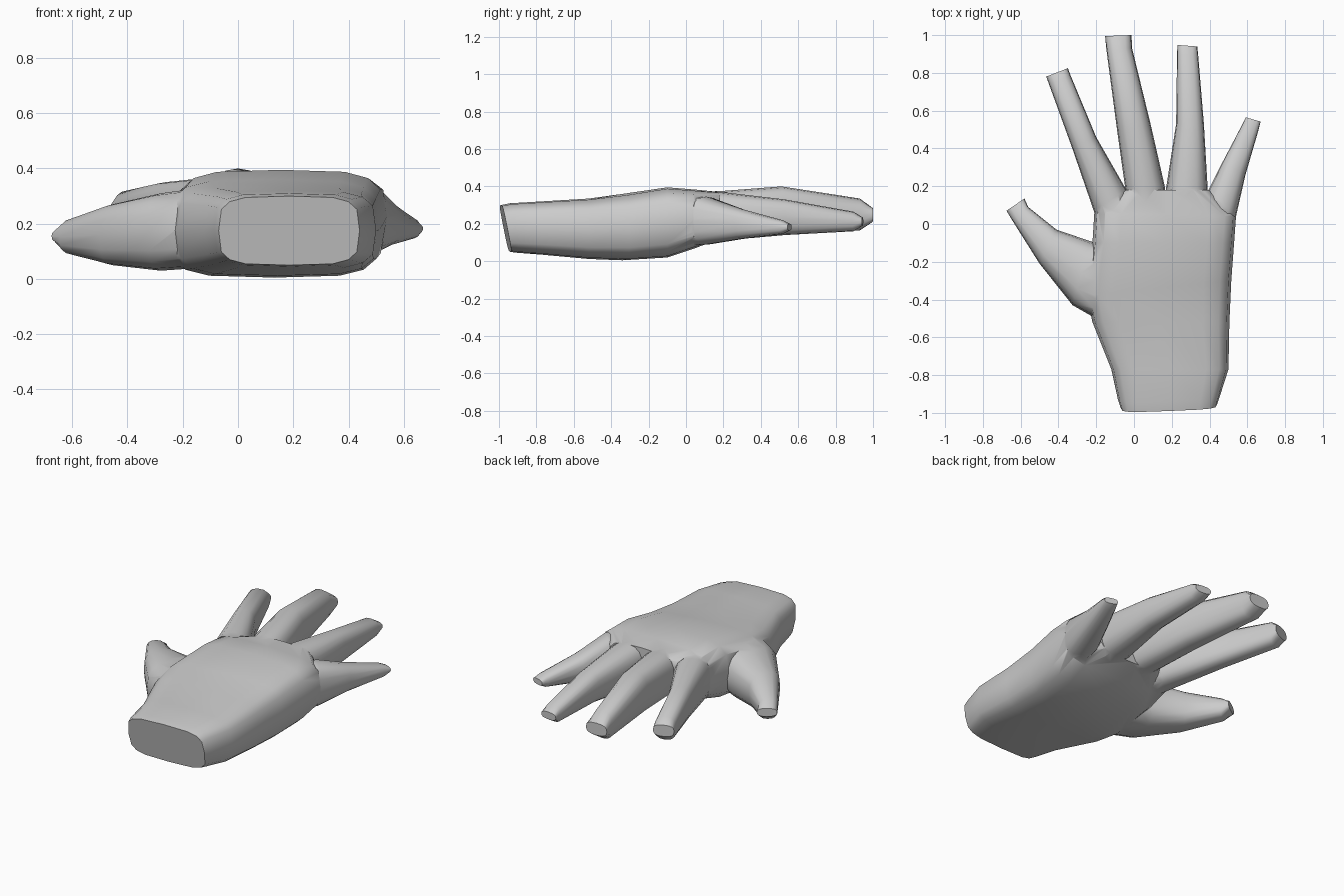
import bpy, bmesh, math
from mathutils import Vector


def loft(name, sections, boxy, sides=16, lean=None):
    """Skin rounded rings; each section is (left x, y, right x, y, z low, z high)."""
    bm = bmesh.new()
    rings = []
    for i, (lx, ly, rx, ry, z0, z1) in enumerate(sections):
        left, right = Vector((lx, ly, 0)), Vector((rx, ry, 0))
        mid, half = (left + right) / 2, (right - left) / 2
        ring = []
        for k in range(sides):
            a = 2 * math.pi * k / sides
            c, s = math.cos(a), math.sin(a)
            u = math.copysign(abs(c) ** boxy, c) if abs(c) > 1e-6 else 0
            v = math.copysign(abs(s) ** boxy, s) if abs(s) > 1e-6 else 0
            p = mid + half * u
            p.z = (z0 + z1) / 2 + (z1 - z0) / 2 * v
            if lean:
                p.y += lean[i] * v
            ring.append(bm.verts.new(p))
        rings.append(ring)
    for a, b in zip(rings, rings[1:]):
        for k in range(sides):
            n = (k + 1) % sides
            bm.faces.new((a[k], a[n], b[n], b[k]))
    bm.faces.new(rings[0][::-1])
    bm.faces.new(rings[-1])
    bmesh.ops.recalc_face_normals(bm, faces=bm.faces[:])
    mesh = bpy.data.meshes.new(name)
    bm.to_mesh(mesh)
    bm.free()
    obj = bpy.data.objects.new(name, mesh)
    bpy.context.collection.objects.link(obj)
    return obj


# Palm and wrist, from the leaning cut end to the knuckles
hand = loft("hand", [
    (-0.07, -0.975, 0.44, -0.955, 0.05, 0.30),
    (-0.085, -0.93, 0.455, -0.91, 0.045, 0.31),
    (-0.12, -0.77, 0.50, -0.77, 0.035, 0.32),
    (-0.22, -0.52, 0.505, -0.52, 0.012, 0.335),
    (-0.25, -0.38, 0.515, -0.30, 0.005, 0.36),
    (-0.22, -0.10, 0.53, -0.10, 0.02, 0.395),
    (-0.21, 0.06, 0.54, 0.04, 0.07, 0.383),
    (-0.05, 0.18, 0.40, 0.18, 0.12, 0.37),
], 0.5, lean=[-0.025, -0.02, 0, 0, 0, 0, 0, 0])

# Fingers and thumb, from a root inside the palm to a flat-ended tip
fingers = {
    "index_finger": [
        (-0.18, -0.04, 0.0, 0.02, 0.08, 0.36),
        (-0.213, 0.07, -0.04, 0.18, 0.09, 0.365),
        (-0.33, 0.41, -0.20, 0.46, 0.14, 0.35),
        (-0.45, 0.74, -0.335, 0.785, 0.175, 0.32),
        (-0.465, 0.78, -0.35, 0.825, 0.215, 0.285)],
    "middle_finger": [
        (-0.04, 0.02, 0.16, 0.02, 0.09, 0.37),
        (-0.045, 0.18, 0.165, 0.19, 0.11, 0.375),
        (-0.09, 0.50, 0.09, 0.52, 0.14, 0.40),
        (-0.147, 0.93, -0.01, 0.93, 0.165, 0.335),
        (-0.153, 0.995, -0.013, 1.0, 0.21, 0.285)],
    "ring_finger": [
        (0.18, 0.02, 0.38, 0.02, 0.09, 0.37),
        (0.17, 0.19, 0.39, 0.19, 0.11, 0.37),
        (0.223, 0.53, 0.37, 0.53, 0.14, 0.33),
        (0.228, 0.90, 0.34, 0.89, 0.16, 0.265),
        (0.23, 0.948, 0.335, 0.94, 0.19, 0.235)],
    "little_finger": [
        (0.36, 0.04, 0.51, -0.04, 0.09, 0.34),
        (0.395, 0.18, 0.54, 0.04, 0.09, 0.345),
        (0.47, 0.33, 0.59, 0.26, 0.12, 0.28),
        (0.575, 0.53, 0.66, 0.50, 0.145, 0.22),
        (0.592, 0.565, 0.67, 0.542, 0.165, 0.20)],
    "thumb": [
        (-0.15, -0.53, -0.12, -0.13, 0.04, 0.33),
        (-0.325, -0.43, -0.235, -0.09, 0.03, 0.31),
        (-0.50, -0.21, -0.41, -0.03, 0.05, 0.27),
        (-0.645, 0.02, -0.56, 0.09, 0.09, 0.215),
        (-0.675, 0.07, -0.58, 0.135, 0.13, 0.18)],
}
bpy.context.view_layer.objects.active = hand
hand.select_set(True)
for name, sections in fingers.items():
    part = loft(name, sections, 0.75)
    mod = hand.modifiers.new(name, 'BOOLEAN')
    mod.operation = 'UNION'
    mod.solver = 'EXACT'
    mod.object = part
    bpy.ops.object.modifier_apply(modifier=mod.name)
    bpy.data.objects.remove(part)

# Soft shading with creases at the finger roots and tips
bpy.ops.object.shade_smooth_by_angle(angle=math.radians(45))
